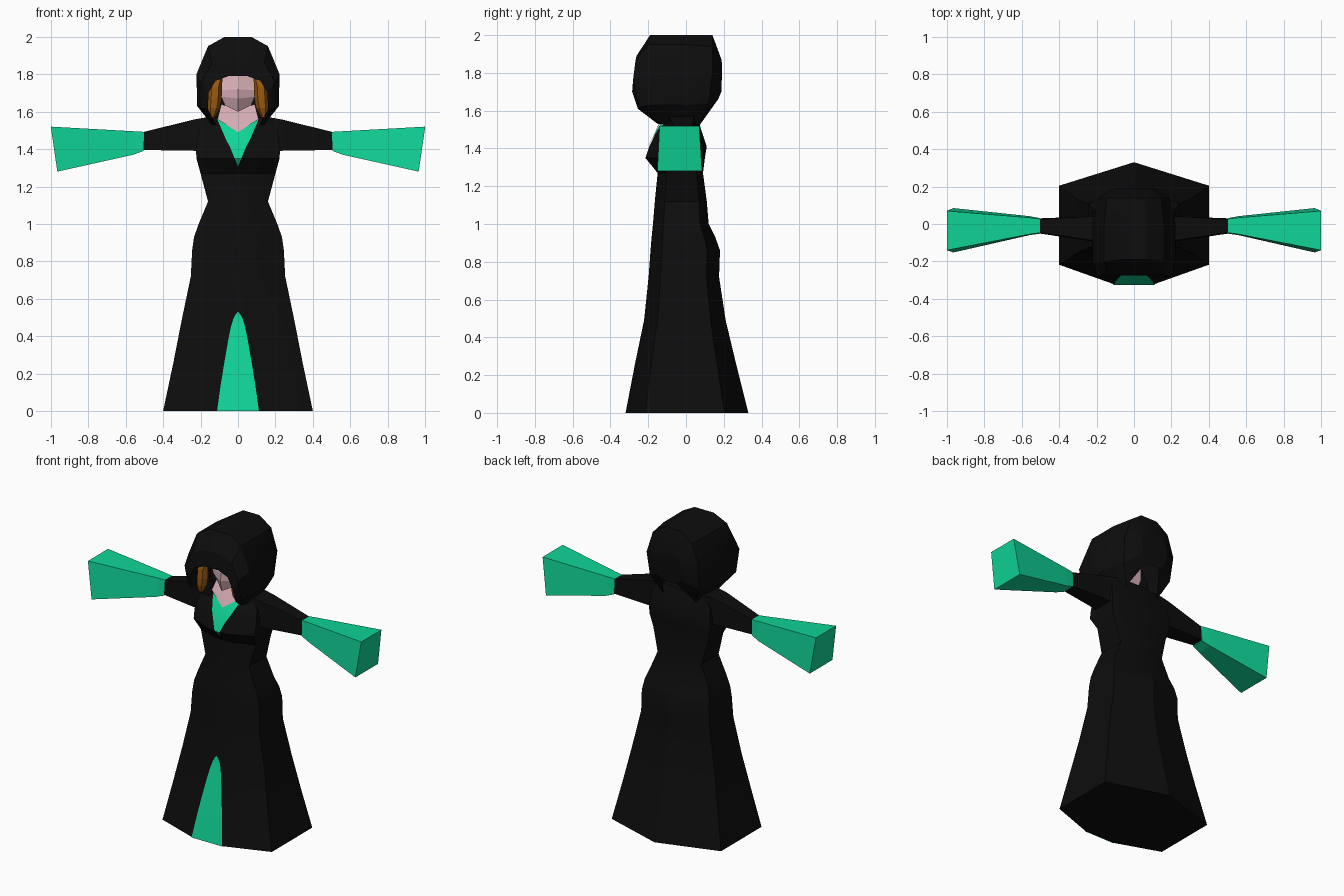
import bpy, bmesh, math
from mathutils import Vector
from mathutils.bvhtree import BVHTree

if "Cube" in bpy.data.objects:
    bpy.data.objects.remove(bpy.data.objects["Cube"])


def material(name, rgb):
    m = bpy.data.materials.new(name)
    m.diffuse_color = (*rgb, 1)
    m.use_nodes = True
    m.node_tree.nodes["Principled BSDF"].inputs["Base Color"].default_value = m.diffuse_color
    return m


BLACK = material("black cloth", (0.004, 0.004, 0.004))
GREEN = material("green lining", (0.005, 0.66, 0.31))
SKIN = material("pink skin", (0.66, 0.41, 0.45))
HAIR = material("brown hair", (0.32, 0.10, 0.005))


def loft(name, rings, mat, closed=True, caps=(True, True), smooth=None, mirror=False):
    """Skin a list of equal-length point rings; optionally cap the ends."""
    bm = bmesh.new()
    rows = [[bm.verts.new(p) for p in ring] for ring in rings]
    n = len(rows[0])
    for a, b in zip(rows, rows[1:]):
        for i in range(n if closed else n - 1):
            j = (i + 1) % n
            bm.faces.new((a[i], a[j], b[j], b[i]))
    for cap, row in zip(caps, (rows[0], rows[-1])):
        if cap:
            bm.faces.new(row)
    if mirror:
        both = bmesh.ops.duplicate(bm, geom=bm.verts[:] + bm.edges[:] + bm.faces[:])
        for v in both["geom"]:
            if isinstance(v, bmesh.types.BMVert):
                v.co.x = -v.co.x
    bmesh.ops.remove_doubles(bm, verts=bm.verts[:], dist=0.0005)
    bmesh.ops.recalc_face_normals(bm, faces=bm.faces[:])
    me = bpy.data.meshes.new(name)
    bm.to_mesh(me)
    bm.free()
    me.materials.append(mat)
    ob = bpy.data.objects.new(name, me)
    bpy.context.collection.objects.link(ob)
    if smooth:
        bpy.ops.object.select_all(action='DESELECT')
        ob.select_set(True)
        bpy.context.view_layer.objects.active = ob
        bpy.ops.object.shade_smooth_by_angle(angle=math.radians(smooth))
    return ob


# Robe: seven-sided sections as (z, half width, front y, back y)
sections = [(0.0, .40, -.32, .33), (.26, .345, -.27, .265), (.49, .30, -.222, .21),
            (.72, .252, -.198, .175), (.86, .245, -.188, .18), (.93, .235, -.182, .155),
            (1.0, .21, -.175, .12), (1.12, .16, -.165, .11), (1.27, .20, -.15, .09),
            (1.35, .222, -.215, .10), (1.41, .225, -.195, .11), (1.5, .21, -.15, .08),
            (1.57, .15, -.10, .06)]


def robe_ring(z, w, f, b):
    return [(-.28 * w, f, z), (.28 * w, f, z), (w, .68 * f, z), (w, .62 * b, z),
            (0, b, z), (-w, .62 * b, z), (-w, .68 * f, z)]


robe = loft("robe", [robe_ring(*s) for s in sections], BLACK, smooth=25)
bvh = BVHTree.FromPolygons([v.co for v in robe.data.vertices],
                           [p.vertices[:] for p in robe.data.polygons])


# Green panels laid on the front of the robe, as (z, half width) rows
def front_panel(name, rows):
    rings = []
    for z, w in rows:
        ring = []
        for t in (-1, -.5, 0, .5, 1):
            hit = bvh.ray_cast(Vector((t * w, -1, z + .0005)), Vector((0, 1, 0)))[0]
            ring.append((t * w, (hit.y if hit else -.1) - .005, z))
        rings.append(ring)
    return loft(name, rings, GREEN, closed=False, caps=(False, False), smooth=30)


front_panel("skirt_slit", [(0, .112), (.13, .094), (.26, .073), (.38, .052),
                           (.45, .038), (.49, .026), (.515, .014), (.53, .001)])
front_panel("neckline", [(1.31, .001), (1.35, .018), (1.41, .042), (1.455, .066),
                         (1.5, .085), (1.53, .098), (1.56, .11)])


# Arms and wide cuffs, built on the right and mirrored
def box_ring(x_top, x_bot, z0, z1, ytop, ybot):
    return [(x_bot, ybot[0], z0), (x_bot, ybot[1], z0),
            (x_top, ytop[1], z1), (x_top, ytop[0], z1)]


loft("arms", [box_ring(.14, .14, 1.37, 1.575, (-.09, .045), (-.11, .05)),
              box_ring(.24, .24, 1.392, 1.557, (-.085, .04), (-.09, .04)),
              box_ring(.51, .51, 1.395, 1.49, (-.045, .025), (-.05, .03))],
     BLACK, mirror=True)
loft("cuffs", [box_ring(.502, .505, 1.39, 1.492, (-.047, .027), (-.052, .032)),
               box_ring(.55, .56, 1.37, 1.495, (-.053, .033), (-.06, .042)),
               box_ring(1.0, .965, 1.28, 1.52, (-.14, .07), (-.152, .085))],
     GREEN, mirror=True)


# Hood: arches from inside the opening, over the rim and round to the back
def arch(half, ys):
    right = [(x, y, z) for (x, z), y in zip(half, ys)]
    return [(-x, y, z) for x, y, z in reversed(right)] + right


opening = [(.05, 1.79), (.12, 1.765), (.158, 1.70), (.16, 1.61), (.115, 1.53)]
rim = [(.06, 1.89), (.14, 1.86), (.195, 1.76), (.195, 1.62), (.12, 1.53)]
outer = [(.07, 2.0), (.16, 1.95), (.222, 1.80), (.218, 1.63), (.14, 1.53)]
back = [(.06, 2.0), (.145, 1.94), (.19, 1.80), (.18, 1.64), (.12, 1.52)]
rear = [(.04, 1.87), (.08, 1.85), (.10, 1.78), (.09, 1.70), (.05, 1.66)]
loft("hood", [arch(opening, [-.06] * 5),
              arch(opening, (-.275, -.28, -.285, -.255, -.15)),
              arch(rim, (-.262, -.268, -.28, -.245, -.145)),
              arch(outer, (-.19, -.20, -.20, -.17, -.11)),
              arch(outer, (0, 0, 0, 0, 0)),
              arch(back, (.14, .14, .14, .12, .07)),
              arch(rear, (.188, .19, .19, .187, .17))],
     BLACK, closed=False, smooth=25)

# Head: faceted with a ridge down the middle, as (z, half width, ridge y, side y, ridge z shift)
loft("head", [[(0, f, z + dz), (w, s, z), (w * .9, -.03, z), (-w * .9, -.03, z), (-w, s, z)]
              for z, w, f, s, dz in ((1.635, .07, -.17, -.12, -.035),
                                     (1.68, .09, -.185, -.13, -.01),
                                     (1.715, .09, -.175, -.14, .005),
                                     (1.73, .09, -.16, -.145, 0),
                                     (1.82, .08, -.15, -.11, 0))], SKIN)

# Bare neck and collar
loft("neck", [[(-.0005, -.165, 1.49), (0, -.165, 1.49), (.0005, -.165, 1.49)],
              [(-.11, -.118, 1.56), (0, -.135, 1.545), (.11, -.118, 1.56)],
              [(-.09, -.08, 1.64), (0, -.09, 1.61), (.09, -.08, 1.64)]],
     SKIN, closed=False, caps=(False, False))

# Hair locks framing the face: (x, z, radius) down each side
locks = [(.105, 1.775, .022), (.122, 1.73, .036), (.125, 1.67, .038),
         (.13, 1.62, .034), (.138, 1.57, .014)]
loft("hair_locks", [[(x + r * math.cos(k * math.pi / 3), -.19 + r * math.sin(k * math.pi / 3), z)
                     for k in range(6)] for x, z, r in locks], HAIR, mirror=True)
